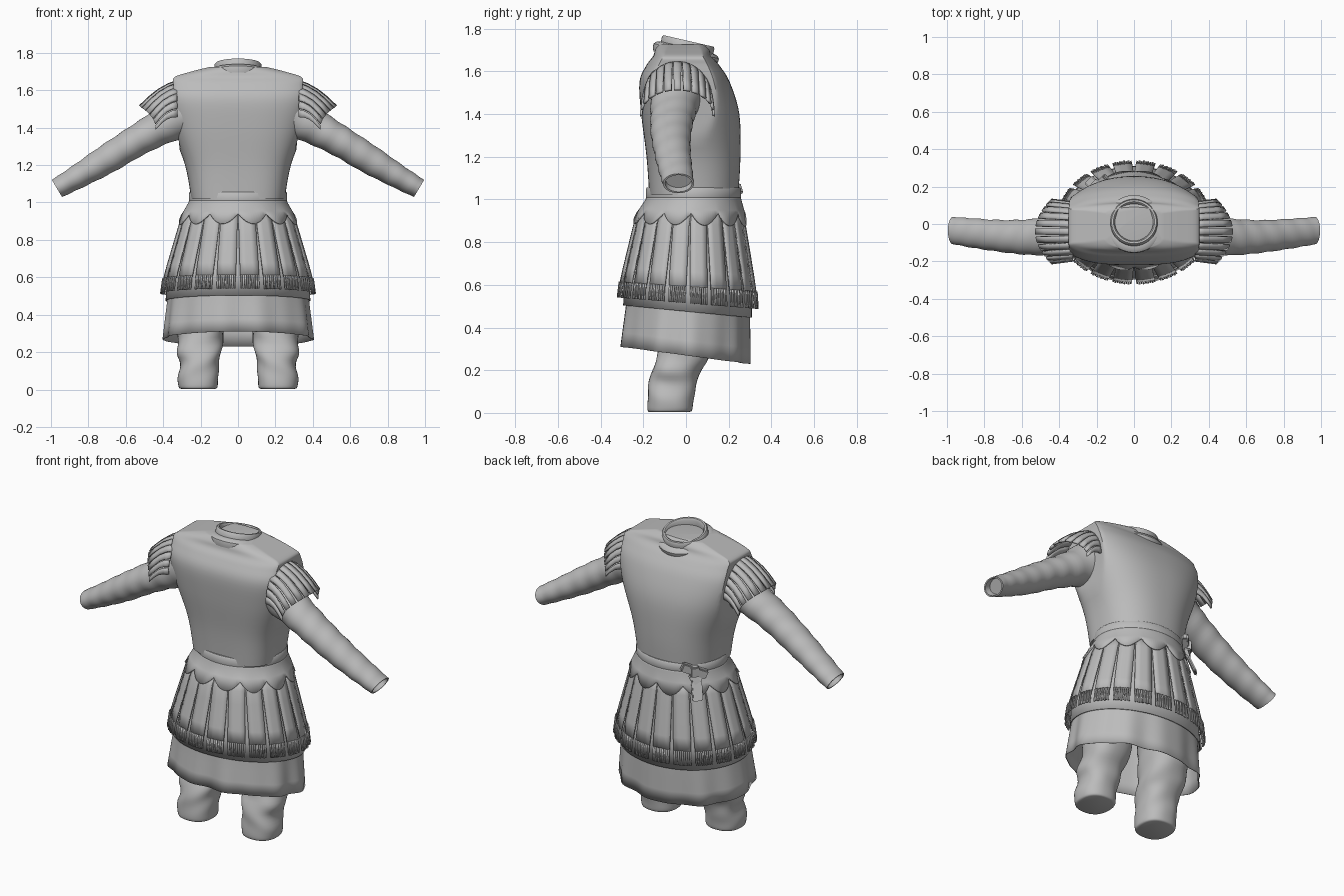
import bpy, bmesh, math
from mathutils import Vector, Matrix, Euler

if "Cube" in bpy.data.objects:
    bpy.data.objects.remove(bpy.data.objects["Cube"])

TAU = 2 * math.pi
SEG = 96
grey = bpy.data.materials.new("plain_grey")
grey.diffuse_color = (0.5, 0.5, 0.5, 1)
grey.use_nodes = True
grey.node_tree.nodes["Principled BSDF"].inputs["Base Color"].default_value = grey.diffuse_color


def finish(name, bm, thick=0.0, normals=True):
    if normals:
        bmesh.ops.recalc_face_normals(bm, faces=bm.faces)
    me = bpy.data.meshes.new(name)
    bm.to_mesh(me)
    bm.free()
    ob = bpy.data.objects.new(name, me)
    bpy.context.collection.objects.link(ob)
    me.materials.append(grey)
    if thick:
        mod = ob.modifiers.new("thickness", 'SOLIDIFY')
        mod.thickness = thick
        mod.offset = 0
    bpy.ops.object.select_all(action='DESELECT')
    ob.select_set(True)
    bpy.context.view_layer.objects.active = ob
    bpy.ops.object.shade_smooth_by_angle(angle=math.radians(40))
    return ob


def loft(name, rings, cap_start=False, cap_end=False, thick=0.0):
    bm = bmesh.new()
    rows = [[bm.verts.new(p) for p in r] for r in rings]
    n = len(rings[0])
    for a, b in zip(rows, rows[1:]):
        for i in range(n):
            j = (i + 1) % n
            bm.faces.new((a[i], a[j], b[j], b[i]))
    if cap_start:
        bm.faces.new(rows[0][::-1])
    if cap_end:
        bm.faces.new(rows[-1])
    return finish(name, bm, thick)


def smooth_rows(keys, steps=5):
    """Catmull-Rom interpolation through tuples of numbers."""
    out = []
    for i in range(len(keys) - 1):
        p0, p1 = keys[max(i - 1, 0)], keys[i]
        p2, p3 = keys[i + 1], keys[min(i + 2, len(keys) - 1)]
        for s in range(steps):
            t = s / steps
            out.append([0.5 * (2 * b + (c - a) * t + (2 * a - 5 * b + 4 * c - d) * t * t
                               + (3 * b - a - 3 * c + d) * t ** 3)
                        for a, b, c, d in zip(p0, p1, p2, p3)])
    return out + [list(keys[-1])]


def spow(v, e):
    return math.copysign(abs(v) ** e, v)


# breastplate: height, half width, side cut, front y, back y
def torso_ring(z, a, cut, yf, yb):
    pts, cy = [], 0.02
    for i in range(SEG):
        t = TAU * i / SEG
        e = 2 / (3.0 if math.sin(t) < 0 else 2.3)
        x = a * spow(math.cos(t), e)
        y = cy + (yb - cy if math.sin(t) > 0 else cy - yf) * spow(math.sin(t), e)
        pts.append((max(-cut, min(cut, x)), y, z))
    return pts


torso = [(1.02, .25, .26, -.172, .245), (1.2, .283, .30, -.185, .255), (1.4, .36, .325, -.21, .25),
         (1.55, .41, .343, -.218, .205), (1.63, .41, .346, -.185, .155), (1.67, .40, .34, -.155, .12),
         (1.70, .29, .25, -.145, .11), (1.725, .17, .15, -.13, .09)]
loft("breastplate", [torso_ring(*r) for r in smooth_rows(torso)], True, True)

# tilted neck collar with a recessed opening: radius, height
tilt = Matrix.Translation((0, 0, 1.69)) @ Matrix.Rotation(math.radians(-13), 4, 'X')
collar = [(.15, -.03), (.157, -.01), (.157, .005), (.145, .018), (.126, .022), (.126, .046),
          (.12, .054), (.11, .054), (.102, .045), (.10, .0)]
loft("collar", [[tilt @ Vector((r * math.cos(TAU * i / 64), r * math.sin(TAU * i / 64), h))
                 for i in range(64)] for r, h in collar], False, True)

# shared flared skirt surface: height, half width, front y, back y
SKIRT = [(.2, .41, -.32, .31), (.27, .402, -.31, .30), (.48, .378, -.285, .30), (.6, .368, -.278, .298),
         (.9, .295, -.225, .262), (1.0, .25, -.175, .245), (1.1, .25, -.175, .245)]


def skirt(a, z, off=0.0):
    for p, q in zip(SKIRT, SKIRT[1:]):
        if z <= q[0]:
            break
    t = (z - p[0]) / (q[0] - p[0])
    rx, yf, yb = (p[k] + (q[k] - p[k]) * t for k in (1, 2, 3))
    return Vector(((rx + off) * math.cos(a), (yf + yb) / 2 + ((yb - yf) / 2 + off) * math.sin(a),
                   z - .055 * max(1 - z, 0) * math.sin(a)))


def skirt_ring(z, off=0.0, wave=0.0, hem=0.0):
    out = []
    for i in range(144):
        a = TAU * i / 144
        w = wave * (math.sin(9 * a) + .6 * math.sin(14 * a + 1))
        out.append(skirt(a, z + hem * abs(math.sin(6 * a)), off + w))
    return out


# cloth tunic hem, middle layer, scalloped yoke and belt
loft("tunic_skirt", [skirt_ring(z, -.004, .007 * (.75 - z) / .48)
                     for z in (.75, .65, .55, .48, .41, .34, .27)], thick=.004)
loft("middle_skirt", [skirt_ring(z, .006) for z in (1.0, .9, .8, .7, .6, .475)], thick=.006)
loft("scalloped_yoke", [skirt_ring(1.02, .008), skirt_ring(1.0, .01), skirt_ring(.95, .016),
                        skirt_ring(.935, .02, 0, -.055)], thick=.008)
loft("belt", [skirt_ring(z, o) for z, o in
              ((1.0, -.01), (.995, .008), (1.0, .013), (1.05, .013), (1.056, .008), (1.056, -.01))])


def strip(bm, point, a0, a1, b0, b1, rows, cols=3):
    """Grid patch; angles a0..a1 at the top blend to b0..b1 at the bottom."""
    g = []
    for r in range(rows + 1):
        v = r / rows
        lo, hi = a0 + (b0 - a0) * v, a1 + (b1 - a1) * v
        g.append([bm.verts.new(point(lo + (hi - lo) * c / cols, v)) for c in range(cols + 1)])
    for r in range(rows):
        for c in range(cols):
            bm.faces.new((g[r][c], g[r + 1][c], g[r + 1][c + 1], g[r][c + 1]))


# hanging skirt strips with thread fringes
strips, fringe = bmesh.new(), bmesh.new()
N = 20
for k in range(N):
    a = TAU * (k + .5) / N
    strip(strips, lambda t, v: skirt(t, .96 - .375 * v, .010 + .02 * v),
          a - .152, a + .152, a - .128, a + .128, 5)
    for j in range(9):
        c = a + (j - 4) * .0285
        strip(fringe, lambda t, v: skirt(t, .592 - .078 * v, .032 + .004 * v + .003 * (j % 2)),
              c - .011, c + .011, c - .011, c + .011, 1, 1)
finish("skirt_strips", strips, .006, False)
finish("skirt_fringe", fringe, .006, False)

# belt knot at the back left
bm = bmesh.new()
A = math.radians(135)
for z, off, size, ry, rx in ((1.025, .03, (.035, .15, .05), 0, -.4), (1.025, .04, (.04, .05, .06), 0, 0),
                             (.94, .035, (.015, .06, .16), -.4, 0), (.98, .03, (.02, .05, .07), -.3, .5)):
    m = (Matrix.Translation(skirt(A, z, off)) @ Matrix.Rotation(A, 4, 'Z')
         @ Euler((rx, ry, 0)).to_matrix().to_4x4() @ Matrix.Diagonal((*size, 1)))
    bmesh.ops.create_cube(bm, size=1, matrix=m)
bmesh.ops.bevel(bm, geom=bm.edges[:], offset=.006, segments=2, affect='EDGES')
finish("belt_knot", bm)

# sleeves: x, y, z, half thickness, half depth
ARM = [(.24, -.04, 1.50, .14, .13), (.40, -.06, 1.41, .098, .106), (.55, -.07, 1.325, .083, .096),
       (.70, -.065, 1.232, .077, .086), (.85, -.05, 1.142, .064, .079), (.968, -.035, 1.075, .053, .073)]
# trouser legs: x, y, z, half width, half depth
LEG = [(.17, .06, .72, .14, .16), (.19, .03, .45, .13, .15), (.20, -.005, .28, .122, .125),
       (.208, -.045, .2, .118, .115), (.205, -.06, .14, .104, .113), (.214, -.072, .07, .108, .108),
       (.213, -.075, .015, .104, .105), (.213, -.075, .004, .092, .094)]

for s, side in ((1, "right"), (-1, "left")):
    rings = []
    rows = smooth_rows(ARM, 8)
    x, y, z, rn, ry = rows[-1]
    rows += [(x, y, z, rn * .86, ry * .86), (x - .03, y, z + .018, rn * .82, ry * .82)]
    for k, (x, y, z, rn, ry) in enumerate(rows):
        ring = []
        for i in range(40):
            t = TAU * i / 40
            w = 1 + (.022 * math.sin(k * 1.25 + 2 * math.sin(t) + s) if k < 39 else 0)
            n = rn * w * math.cos(t)
            ring.append((s * (x + .51 * n), y + ry * w * math.sin(t), z + .86 * n))
        rings.append(ring)
    loft(side + "_sleeve", rings, True, True)

    rings = []
    for x, y, z, rx, ry in smooth_rows(LEG, 4):
        ring = []
        for i in range(40):
            t = TAU * i / 40
            w = 1 + .03 * math.sin(z * 45 + 3 * t) * min(1, z * 8)
            ring.append((s * (x + rx * w * spow(math.cos(t), .85)), y + ry * w * spow(math.sin(t), .85),
                         max(z, 0) + .01 * max(0, .1 - z) * math.sin(t)))
        rings.append(ring)
    loft(side + "_leg", rings, True, True)

    # shoulder strips fanned over the upper arm
    def fan(t, v):
        q = math.sin(t) ** 2
        p = Vector((.325, -.04 + .155 * math.sin(t), 1.475 + .175 * math.cos(t)))
        e = Vector((.525 - .085 * q, -.04 + .17 * math.sin(t), 1.40 + .115 * math.cos(t)))
        p = p.lerp(e, v)
        return Vector((s * p.x, p.y, p.z + .02 * math.sin(math.pi * v)))

    bm = bmesh.new()
    for k in range(13):
        a = -1.56 + 3.12 * k / 12
        strip(bm, fan, a - .118, a + .118, a - .098, a + .098, 4, 2)
    finish(side + "_shoulder_strips", bm, .012, False)
